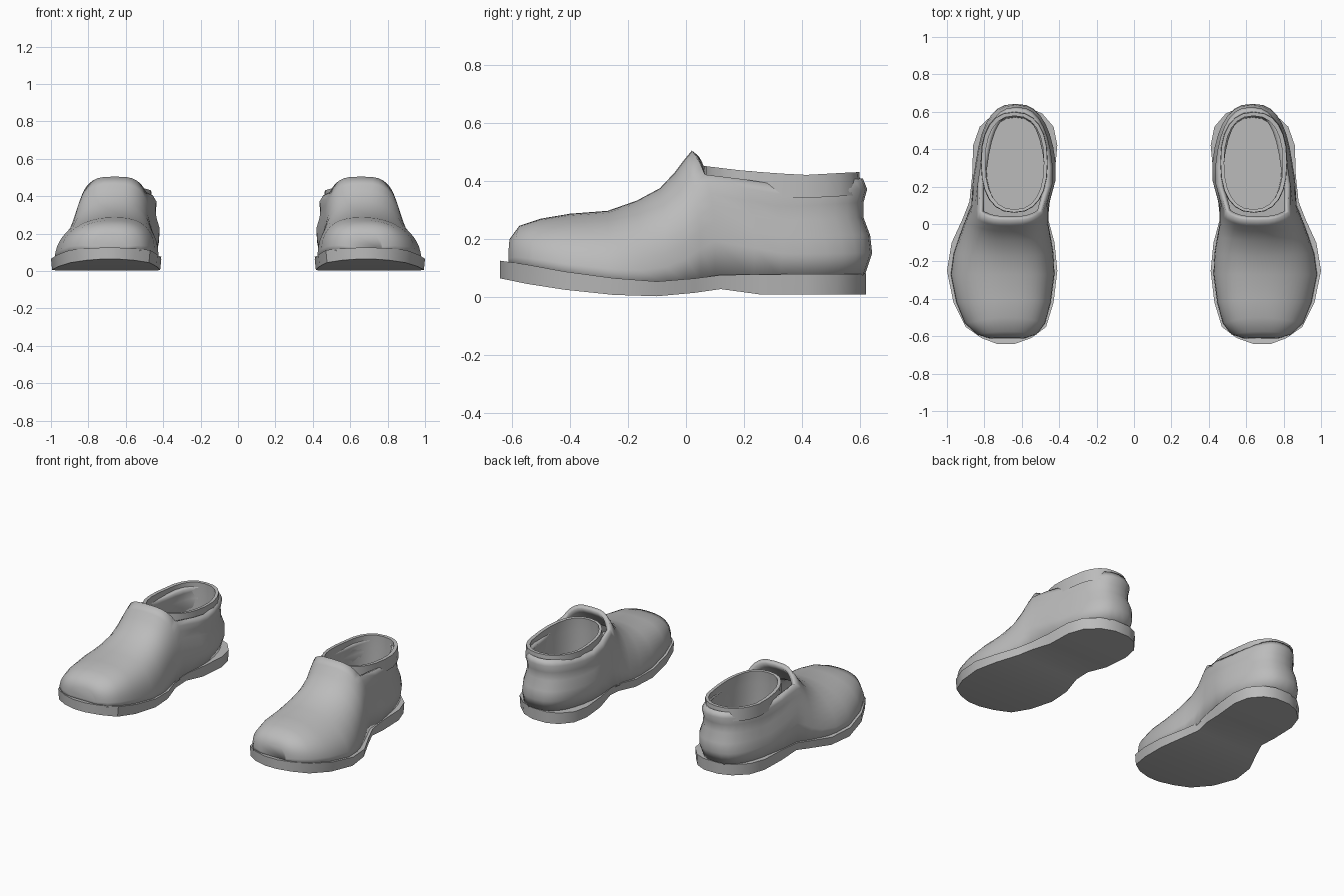
import bpy, bmesh, math

cube = bpy.data.objects.get("Cube")
if cube:
    bpy.data.objects.remove(cube, do_unlink=True)

grey = bpy.data.materials.new("plain grey")
grey.use_nodes = True
grey.diffuse_color = (0.5, 0.5, 0.5, 1)
grey.node_tree.nodes["Principled BSDF"].inputs["Base Color"].default_value = (0.5, 0.5, 0.5, 1)


def lerp_table(table, y):
    """Piecewise linear lookup in a list of (y, value)."""
    if y <= table[0][0]:
        return table[0][1]
    for (a, u), (b, v) in zip(table, table[1:]):
        if y <= b:
            return u + (v - u) * (y - a) / (b - a)
    return table[-1][1]


def spow(v, e):
    return math.copysign(abs(v) ** e, v)


def bridge(bm, a, b, closed=False):
    """Quads between two equally long rows of vertices."""
    n = len(a)
    for i in range(n if closed else n - 1):
        j = (i + 1) % n
        bm.faces.new((a[i], a[j], b[j], b[i]))


def finish(name, bm, angle, thickness=0):
    """Turn the left part into an object and mirror it to the right shoe."""
    bmesh.ops.recalc_face_normals(bm, faces=bm.faces)
    mesh = bpy.data.meshes.new(name)
    bm.to_mesh(mesh)
    bm.free()
    mesh.materials.append(grey)
    ob = bpy.data.objects.new(name, mesh)
    bpy.context.collection.objects.link(ob)
    bpy.ops.object.select_all(action='DESELECT')
    ob.select_set(True)
    bpy.context.view_layer.objects.active = ob
    bpy.ops.object.shade_smooth_by_angle(angle=math.radians(angle))
    if thickness:
        shell = ob.modifiers.new("Shell", 'SOLIDIFY')
        shell.thickness = thickness
        shell.offset = -1
    ob.modifiers.new("Pair", 'MIRROR').use_mirror_merge = False
    return ob


SOLE_TOP = [(-.64, .125), (-.55, .112), (-.35, .075), (-.12, .052), (0, .06), (.13, .077), (.62, .08)]
SOLE_BOTTOM = [(-.645, .065), (-.5, .035), (-.3, .01), (-.13, 0), (0, .01), (.12, .027), (.26, .008), (.62, .008)]

# Sole: y, inner x, outer x
SOLE = [(-.642, .64, .73), (-.61, .55, .815), (-.55, .47, .9), (-.42, .43, .965), (-.25, .41, 1),
        (-.1, .425, .975), (.03, .46, .915), (.12, .45, .88), (.26, .425, .865), (.42, .41, .86),
        (.52, .43, .825), (.59, .49, .75), (.62, .56, .67)]
bm = bmesh.new()
rows = []
for y, xi, xo in SOLE:
    zt, zb = lerp_table(SOLE_TOP, y), lerp_table(SOLE_BOTTOM, y)
    rows.append([bm.verts.new(p) for p in
                 ((xi, y, zt), (xo, y, zt), (xo - .006, y, zb), (xi + .006, y, zb))])
for a, b in zip(rows, rows[1:]):
    bridge(bm, a, b, closed=True)
bm.faces.new(rows[0])
bm.faces.new(rows[-1])
finish("soles", bm, 35)

# Upper, front half: base y, top y, inner x, outer x, top z, roundness exponent
VAMP = [(-.612, -.608, .59, .77, .2, .7), (-.59, -.575, .52, .84, .245, .75),
        (-.53, -.5, .475, .905, .27, .8), (-.42, -.4, .445, .95, .287, .85),
        (-.27, -.27, .425, .98, .297, .88), (-.16, -.17, .43, .965, .332, .9),
        (-.07, -.09, .445, .935, .375, .85), (0, -.04, .458, .91, .428, .75),
        (.05, -.01, .458, .89, .468, .65), (.1, .02, .455, .87, .505, .6)]
SEGS, COLLAR = 24, 6
bm = bmesh.new()
arches = []
for y0, y1, xi, xo, top, e in VAMP:
    base = lerp_table(SOLE_TOP, y0) - .01
    cx, w = (xi + xo) / 2, (xo - xi) / 2
    arch = []
    for i in range(SEGS + 1):
        t = math.pi * i / SEGS
        s = max(0, math.sin(t)) ** e
        skew = -.04 * s * s * min(1, max(0, (xo - .86) * 10))
        arch.append(bm.verts.new((cx + skew - w * spow(math.cos(t), e),
                                  y0 + (y1 - y0) * s ** 4, base + (top - base) * s)))
    arches.append(arch)
for a, b in zip(arches, arches[1:]):
    bridge(bm, a, b)
bm.faces.new(arches[0])

# Upper, heel half: inner x, outer x, back y, z at each level up to the collar
HEEL = [(.43, .855, .615, .07), (.412, .855, .642, .15), (.408, .85, .635, .21), (.425, .835, .612, .27),
        (.43, .83, .612, .32), (.425, .83, .625, .365), (.445, .82, .61, .4)]
DIP = [(0, 0), (.35, -.014), (.6, .008)]
inner = arches[-1][:COLLAR + 1]
outer = arches[-1][::-1][:COLLAR + 1]
columns = [inner]
STEPS = 18
for k in range(1, STEPS):
    t = math.pi * k / STEPS
    c, s = spow(math.cos(t), .78), math.sin(t) ** .78
    end, blend = (inner, outer)[k > STEPS / 2], min(1, 2.2 * s)
    col = []
    for j, (xi, xo, yb, z) in enumerate(HEEL):
        x = (xi + xo) / 2 - (xo - xi) / 2 * c
        y0 = end[j].co.y
        y = y0 + (yb - y0) * s
        z += lerp_table(DIP, y) * j / COLLAR
        x += (1 - blend) * .02
        z = end[j].co.z + (z - end[j].co.z) * blend
        col.append(bm.verts.new((x, y, z)))
    columns.append(col)
columns.append(outer)
for a, b in zip(columns, columns[1:]):
    bridge(bm, a, b)
finish("uppers", bm, 50, .028)

# Lining: inner x, outer x, front y, back y, height below the rim (or None for the insole)
RIM = [(.06, .452), (.2, .435), (.4, .42), (.58, .43)]
bm = bmesh.new()
rings = []
for xi, xo, yf, yb, drop in [(.46, .82, .06, .603, .08), (.463, .817, .062, .598, 0),
                             (.482, .795, .078, .578, 0), (.475, .8, .07, .58, .08),
                             (.48, .79, .07, .57, None)]:
    ring = []
    for i in range(24):
        t = math.tau * i / 24
        x = (xi + xo) / 2 + (xo - xi) / 2 * spow(math.cos(t), .85)
        y = (yf + yb) / 2 + (yb - yf) / 2 * spow(math.sin(t), .85)
        z = .1 if drop is None else lerp_table(RIM, y) - drop
        ring.append(bm.verts.new((x, y, z)))
    rings.append(ring)
for a, b in zip(rings, rings[1:]):
    bridge(bm, a, b, closed=True)
bm.faces.new(rings[-1])
finish("linings", bm, 40)
